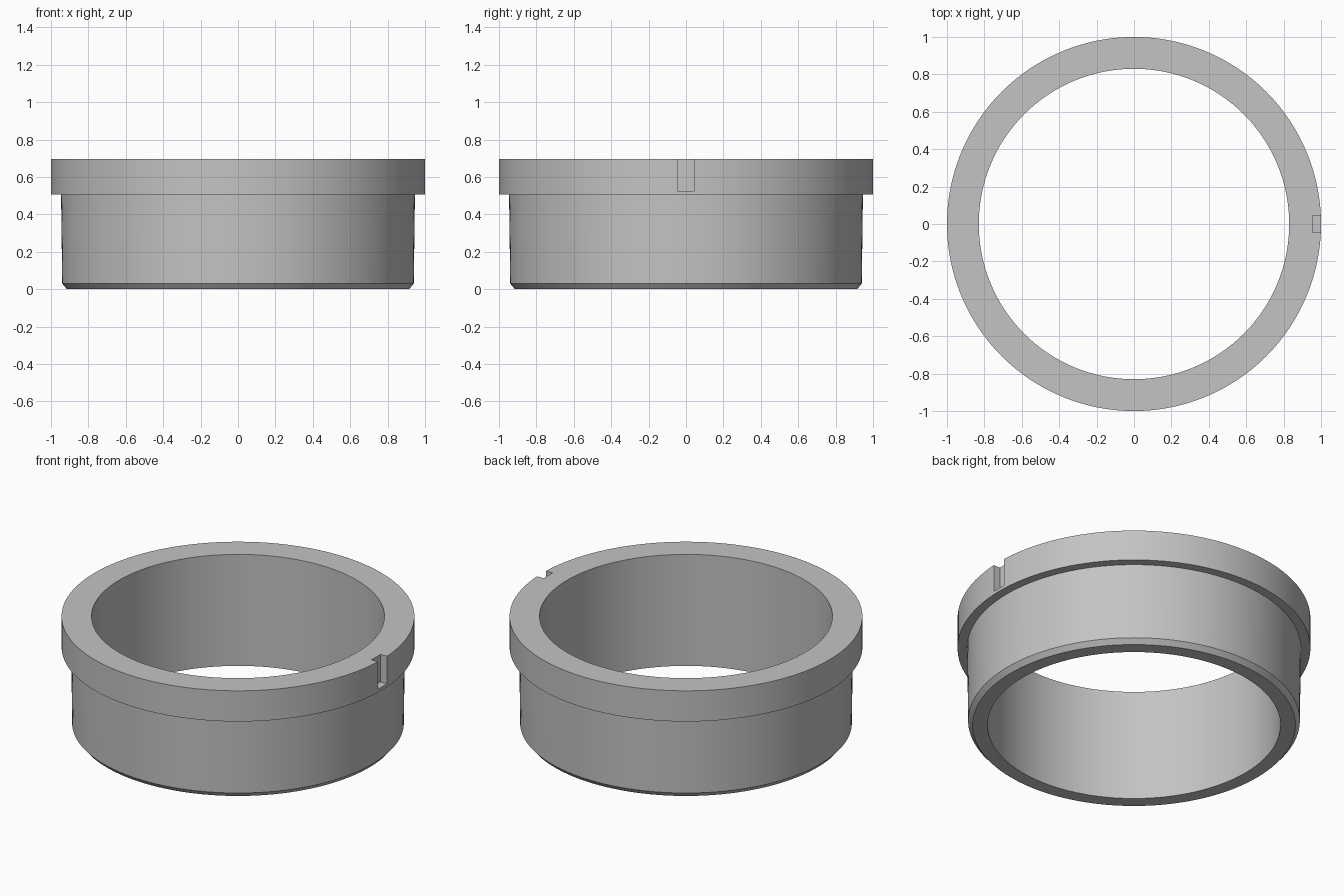
import bpy
import bmesh
import math

default = bpy.data.objects.get("Cube")
if default:
    bpy.data.objects.remove(default, do_unlink=True)

SEGMENTS = 128

# Single grey material
grey = bpy.data.materials.new("plain grey")
grey.use_nodes = True
colour = (0.55, 0.55, 0.55, 1)
grey.diffuse_color = colour
grey.node_tree.nodes["Principled BSDF"].inputs["Base Color"].default_value = colour


def revolve(name, profile):
    """Spin a closed (radius, height) profile around z."""
    bm = bmesh.new()
    verts = [bm.verts.new((r, 0, z)) for r, z in profile]
    edges = [bm.edges.new((v, verts[i - 1])) for i, v in enumerate(verts)]
    bmesh.ops.spin(bm, geom=verts + edges, cent=(0, 0, 0), axis=(0, 0, 1),
                   angle=math.tau, steps=SEGMENTS, use_merge=True)
    bmesh.ops.remove_doubles(bm, verts=bm.verts, dist=1e-5)
    bmesh.ops.recalc_face_normals(bm, faces=bm.faces)
    mesh = bpy.data.meshes.new(name)
    bm.to_mesh(mesh)
    bm.free()
    mesh.materials.append(grey)
    obj = bpy.data.objects.new(name, mesh)
    bpy.context.collection.objects.link(obj)
    return obj


# Flanged sleeve: bore, chamfered foot, slightly tapered wall, rim
sleeve = revolve("flanged_sleeve", [
    (0.83, 0), (0.915, 0), (0.94, 0.03), (0.946, 0.505),
    (1, 0.505), (1, 0.697), (0.83, 0.697),
])

# Locating notch in the +x side of the rim, open at the top
bpy.ops.mesh.primitive_cube_add(size=1, location=(1.054, 0, 0.675))
cutter = bpy.context.object
cutter.name = "notch_cutter"
cutter.scale = (0.2, 0.09, 0.3)
cutter.hide_render = True
cutter.data.materials.append(grey)

cut = sleeve.modifiers.new("notch", "BOOLEAN")
cut.operation = "DIFFERENCE"
cut.solver = "EXACT"
cut.object = cutter

bpy.ops.object.select_all(action="DESELECT")
sleeve.select_set(True)
bpy.context.view_layer.objects.active = sleeve
bpy.ops.object.modifier_apply(modifier=cut.name)
bpy.data.objects.remove(cutter, do_unlink=True)

# Smooth round walls, crisp edges
bpy.ops.object.shade_smooth_by_angle(angle=math.radians(30))
